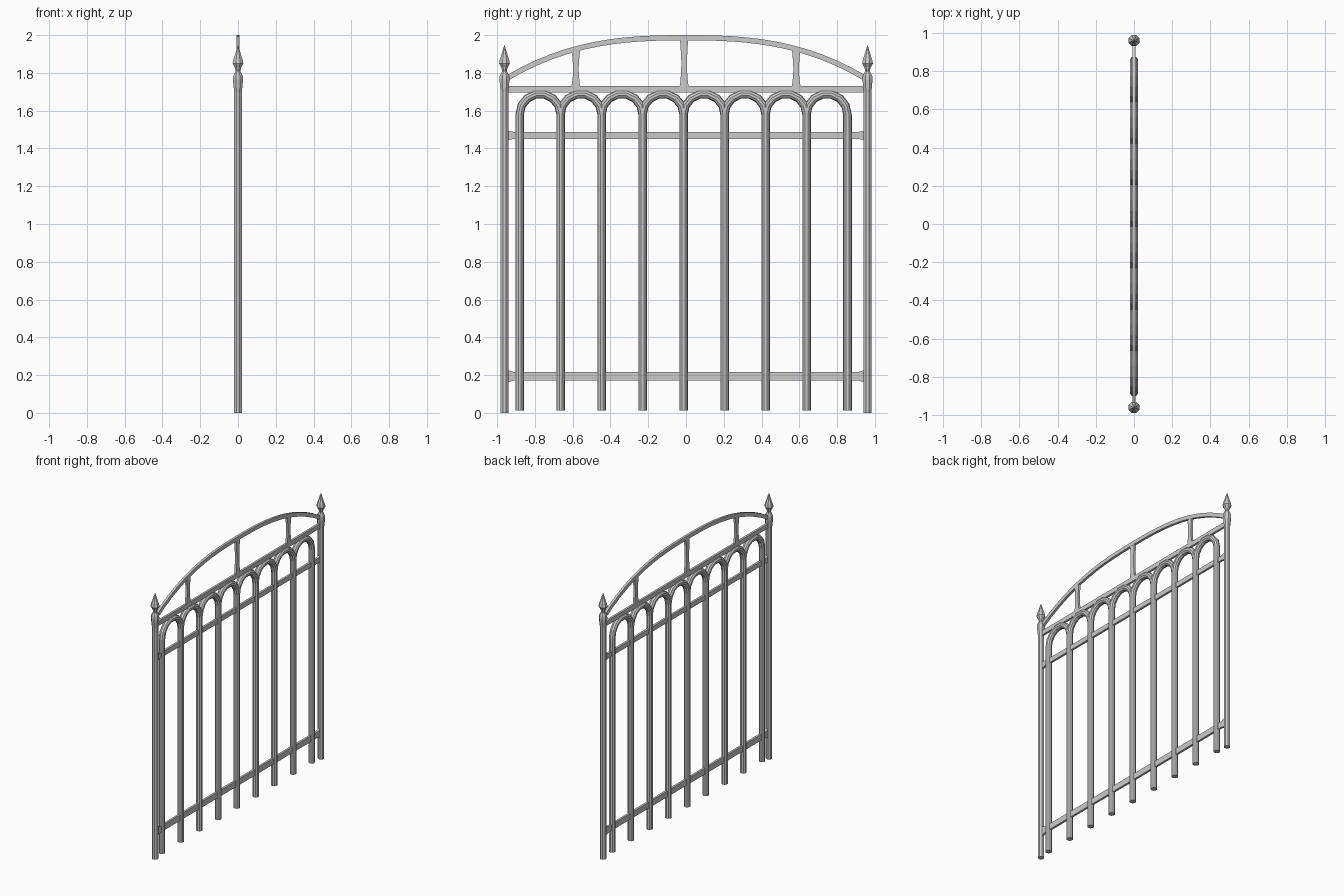
import bpy, bmesh, math

if "Cube" in bpy.data.objects:
    bpy.data.objects.remove(bpy.data.objects["Cube"])

SIDES = 10


def skin(name, rings):
    """Join equal-sized rings of points into one capped solid."""
    bm = bmesh.new()
    loops = [[bm.verts.new(p) for p in ring] for ring in rings]
    n = len(loops[0])
    for a, b in zip(loops, loops[1:]):
        for i in range(n):
            j = (i + 1) % n
            bm.faces.new((a[i], a[j], b[j], b[i]))
    bm.faces.new(loops[0])
    bm.faces.new(loops[-1])
    bmesh.ops.recalc_face_normals(bm, faces=bm.faces)
    mesh = bpy.data.meshes.new(name)
    bm.to_mesh(mesh)
    bm.free()
    obj = bpy.data.objects.new(name, mesh)
    bpy.context.collection.objects.link(obj)
    return obj


def tube_ring(y, z, r, ny=1.0, nz=0.0, sides=SIDES):
    """Polygon around (y, z); (ny, nz) is the in-plane side direction."""
    angles = [(i + 0.5) * 2 * math.pi / sides for i in range(sides)]
    return [(r * math.cos(a), y + ny * r * math.sin(a), z + nz * r * math.sin(a))
            for a in angles]


def flat_ring(p, q, hx):
    """Flat bar section spanning points p and q in the yz plane."""
    return [(-hx, *p), (hx, *p), (hx, *q), (-hx, *q)]


# End posts with collar and spear finial
profile = [(0, .022), (1.70, .022), (1.725, .025), (1.765, .029), (1.785, .027),
           (1.81, .013), (1.83, .019), (1.85, .031), (1.868, .027),
           (1.91, .013), (1.947, .001)]
for y, side in ((-0.961, "left"), (0.961, "right")):
    skin("end_post_" + side, [tube_ring(y, z, r, sides=8) for z, r in profile])

# Upright bars
FIRST, STEP, SPRING, BAR_R = -0.881, 0.217, 1.58, 0.0225
for i in range(9):
    y = FIRST + i * STEP
    skin(f"upright_bar_{i + 1}", [tube_ring(y, z, BAR_R) for z in (0.012, SPRING)])

# Round hoops joining neighbouring bars
HOOP_STEPS = 7
for i in range(8):
    c = FIRST + (i + 0.5) * STEP
    rings = []
    for k in range(HOOP_STEPS + 1):
        t = math.pi * k / HOOP_STEPS
        ny, nz = math.cos(t), math.sin(t)
        rings.append(tube_ring(c + ny * STEP / 2, SPRING + nz * STEP / 2, BAR_R, ny, nz))
    skin(f"hoop_{i + 1}", rings)

# Horizontal rails, two of them flared where they meet the posts
for name, z, h, flare in (("bottom_rail", 0.194, 0.022, 0.031),
                          ("middle_rail", 1.469, 0.018, 0.024),
                          ("top_rail", 1.714, 0.017, 0.017)):
    stations = [(-.95, flare), (-.937, flare), (-.91, h),
                (.91, h), (.937, flare), (.95, flare)]
    skin(name, [flat_ring((y, z - s), (y, z + s), 0.008) for y, s in stations])


# Curved crown
def crown_z(y):
    return 1.986 - 0.215 * (abs(y) / 0.95) ** 2.65


rings = []
for k in range(25):
    y = -0.95 + 1.9 * k / 24
    slope = (crown_z(y + .001) - crown_z(y - .001)) / .002
    length = math.hypot(1, slope)
    dy, dz = -slope / length * 0.014, 0.014 / length
    z = crown_z(y)
    rings.append(flat_ring((y - dy, z - dz), (y + dy, z + dz), 0.009))
skin("crown_arch", rings)

# Waisted struts between top rail and crown
for i, y in enumerate((-0.583, -0.01, 0.583)):
    low, high = 1.727, crown_z(y) - 0.004
    rings = []
    for f, w in ((0, .024), (.1, .020), (.3, .016), (.5, .0145), (.7, .017), (.9, .020), (1, .023)):
        z = low + (high - low) * f
        rings.append(flat_ring((y - w, z), (y + w, z), 0.008))
    skin(f"crown_strut_{i + 1}", rings)
